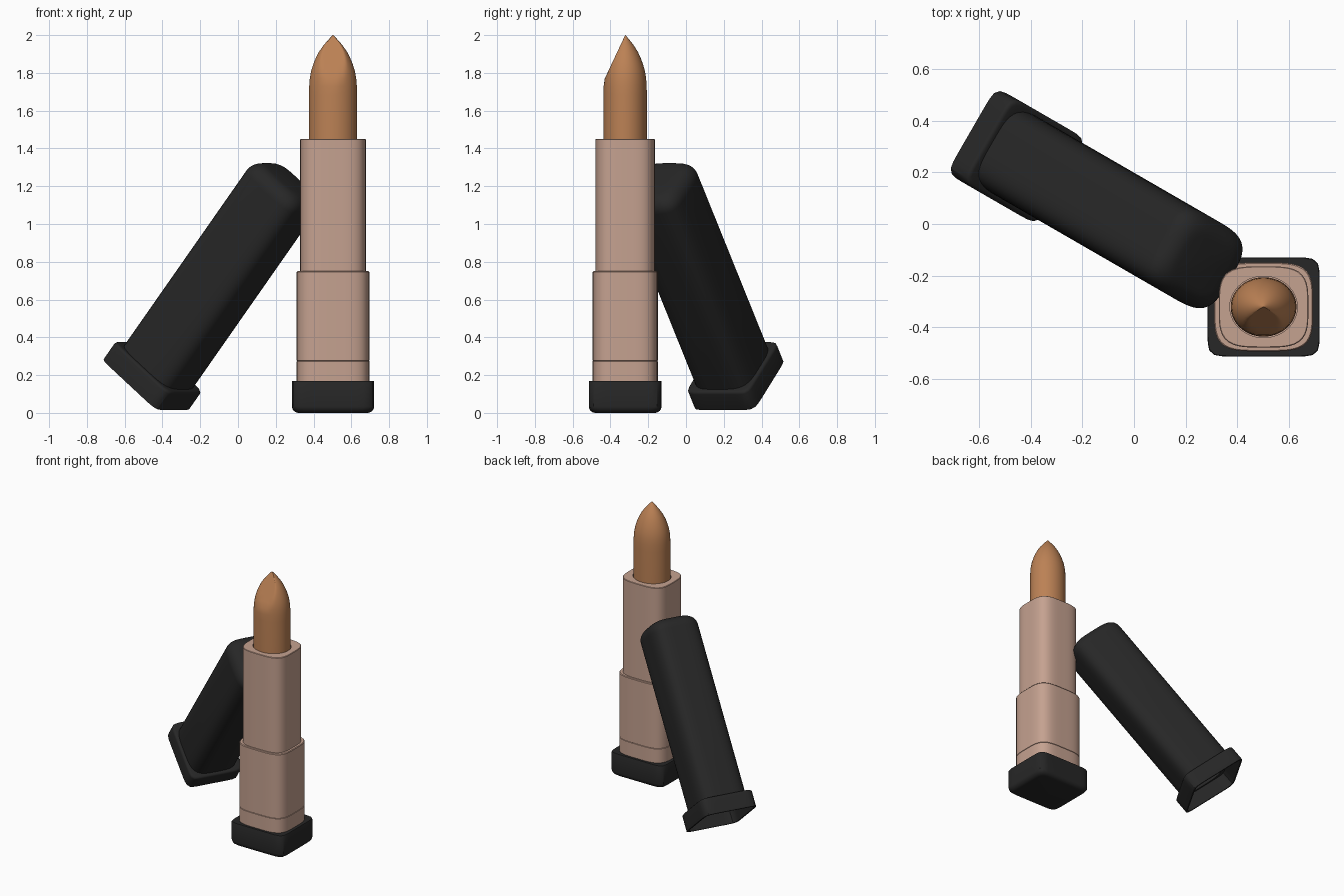
import bpy, bmesh, math
from mathutils import Matrix, Vector

if "Cube" in bpy.data.objects:
    bpy.data.objects.remove(bpy.data.objects["Cube"])

N = 64  # points around each cross-section


def material(name, rgb):
    m = bpy.data.materials.new(name)
    m.diffuse_color = (*rgb, 1)
    m.use_nodes = True
    m.node_tree.nodes["Principled BSDF"].inputs["Base Color"].default_value = m.diffuse_color
    return m


BLACK = material("black_plastic", (0.02, 0.02, 0.02))
PINK = material("dusty_pink", (0.56, 0.36, 0.28))
BROWN = material("warm_brown", (0.50, 0.22, 0.09))


def section(w, d, z, n):
    """Squircle of full width w and depth d; n=2 ellipse, large n boxy."""
    pts = []
    for i in range(N):
        a = 2 * math.pi * (i + 0.5) / N
        c, s = math.cos(a), math.sin(a)
        r = (abs(c) ** n + abs(s) ** n) ** (-1 / n)
        pts.append(Vector((r * c * w / 2, r * s * d / 2, z)))
    return pts


def loft(name, rings, mat, matrix, shape=None, angle=35):
    """Skin a stack of (w, d, z, n) sections and close both ends."""
    bm = bmesh.new()
    loops = []
    for ring in rings:
        pts = section(*ring)
        loops.append([bm.verts.new(shape(p) if shape else p) for p in pts])
    for a, b in zip(loops, loops[1:]):
        for i in range(N):
            j = (i + 1) % N
            bm.faces.new((a[i], a[j], b[j], b[i]))
    bm.faces.new(loops[0][::-1])
    bm.faces.new(loops[-1])
    bmesh.ops.recalc_face_normals(bm, faces=bm.faces)
    me = bpy.data.meshes.new(name)
    bm.to_mesh(me)
    bm.free()
    me.materials.append(mat)
    ob = bpy.data.objects.new(name, me)
    bpy.context.collection.objects.link(ob)
    ob.matrix_world = matrix
    bpy.ops.object.select_all(action='DESELECT')
    ob.select_set(True)
    bpy.context.view_layer.objects.active = ob
    bpy.ops.object.shade_smooth_by_angle(angle=math.radians(angle))
    return ob


def fillet(w, d, z, n, r, steps=6):
    """Sections of a rounded edge going up to the end height z."""
    out = []
    for k in range(steps + 1):
        t = math.pi / 2 * k / steps
        inset = 2 * r * (1 - math.cos(t))
        out.append((w - inset, d - inset, z - r + r * math.sin(t), n))
    return out


stand = Matrix.Translation((0.503, -0.322, 0))

# Base block with a rounded underside
under = [(w, d, -z, n) for w, d, z, n in fillet(0.435, 0.385, 0, 10, 0.035)][::-1]
loft("base", under + [(0.435, 0.385, 0.165, 10), (0.43, 0.38, 0.17, 10)], BLACK, stand)

# Collar and lower body, parted by a fine seam
loft("collar", [(0.385, 0.345, 0.165, 4), (0.385, 0.345, 0.273, 4),
                (0.379, 0.339, 0.275, 4)], PINK, stand)
loft("lower_body", [(0.379, 0.339, 0.275, 4), (0.385, 0.345, 0.277, 4),
                    (0.385, 0.345, 0.745, 4), (0.377, 0.337, 0.75, 4)], PINK, stand)

# Upper tube with a round socket for the bullet
loft("upper_tube", [(0.348, 0.315, 0.74, 3.7), (0.348, 0.315, 1.447, 3.7),
                    (0.342, 0.309, 1.45, 3.7), (0.262, 0.238, 1.45, 2),
                    (0.262, 0.238, 1.36, 2)], PINK, stand)

# Pointed bullet, sliced by a slanted plane at the front
profile = [(1.36, 1), (1.68, 1), (1.73, 0.99), (1.77, 0.965), (1.81, 0.91),
           (1.85, 0.81), (1.88, 0.71), (1.91, 0.59), (1.94, 0.43),
           (1.965, 0.27), (1.985, 0.125), (2.0, 0.01)]


def slice_front(p):
    return Vector((p.x, max(p.y, -(2.0 - p.z) * 0.47), p.z))


loft("bullet", [(0.255 * s, 0.23 * s, z, 2) for z, s in profile],
     BROWN, stand, slice_front, 30)

# Hollow cap leaning against the tube: inside, flange, wall, rounded top
lean = (Matrix.Translation((-0.485, 0.28, 0.152))
        @ Matrix.Rotation(math.radians(-30), 4, 'Z')
        @ Matrix.Rotation(math.radians(38.9), 4, 'Y'))
inside = [(0.358, 0.32, 1.34, 4), (0.358, 0.32, 0.1, 4),
          (0.405, 0.355, 0.1, 10), (0.41, 0.36, 0, 10)]
flange = [(0.435, 0.385, 0, 10)] + fillet(0.435, 0.385, 0.12, 10, 0.015, 3)
wall = [(0.385, 0.345, 0.12, 4)] + fillet(0.385, 0.345, 1.39, 4, 0.08, 8)
crown = [(0.12, 0.10, 1.395, 3)]
loft("cap", inside + flange + wall + crown, BLACK, lean)
